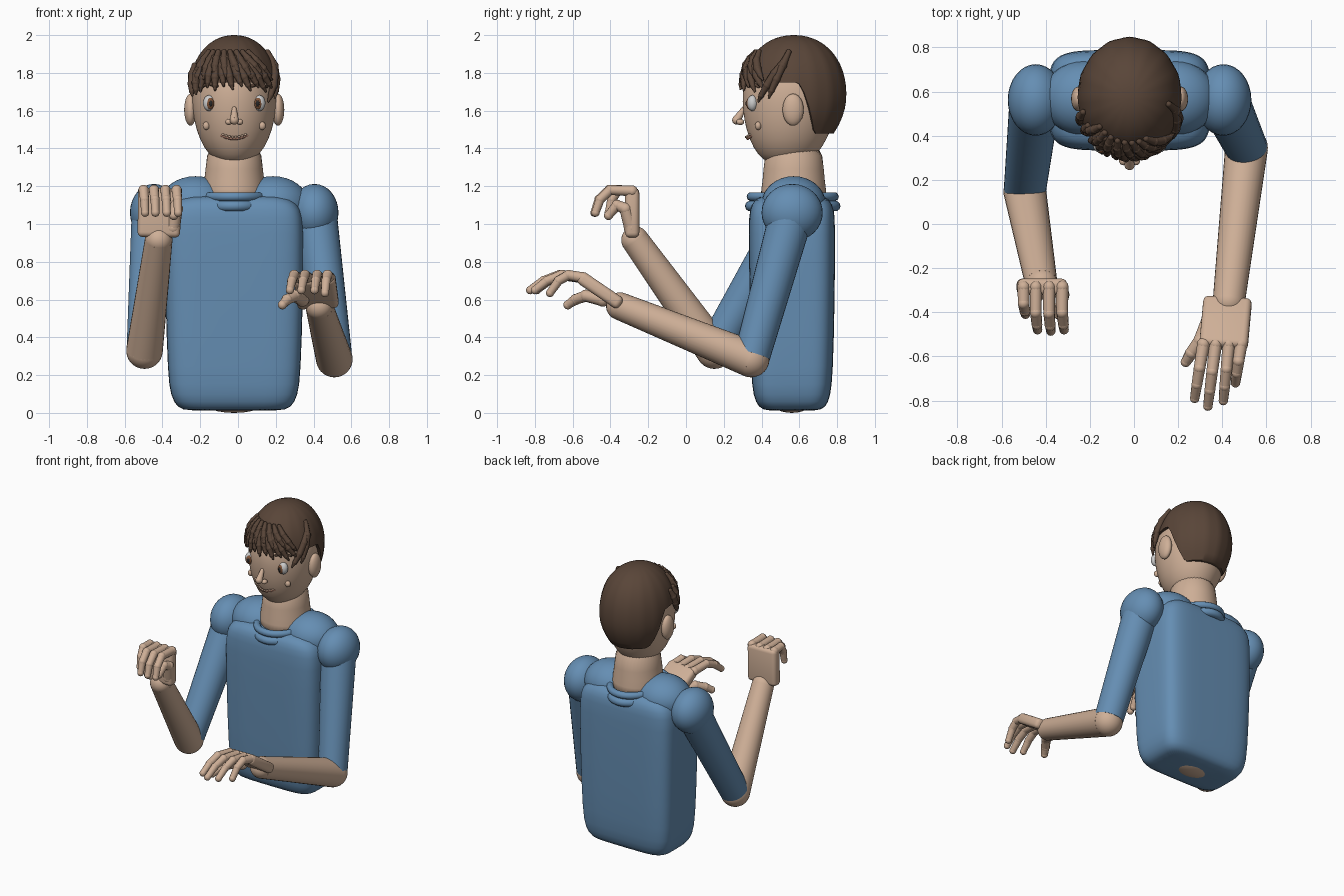
import bpy, bmesh, math
from mathutils import Vector, Matrix

if "Cube" in bpy.data.objects:
    bpy.data.objects.remove(bpy.data.objects["Cube"])

CX = -0.02  # symmetry plane of the body


def material(name, rgb):
    m = bpy.data.materials.new(name)
    m.diffuse_color = (*rgb, 1)
    m.use_nodes = True
    m.node_tree.nodes["Principled BSDF"].inputs["Base Color"].default_value = m.diffuse_color
    return m


SKIN = material("skin", (0.62, 0.43, 0.31))
BLUE = material("shirt_blue", (0.13, 0.27, 0.45))
HAIR = material("hair_brown", (0.10, 0.06, 0.04))
WHITE = material("eye_white", (0.7, 0.7, 0.7))
IRIS = material("iris_brown", (0.22, 0.09, 0.04))
DARK = material("pupil_dark", (0.02, 0.02, 0.02))
LIP = material("lip", (0.40, 0.20, 0.14))


def finish(name, bm, mat, angle=50):
    bmesh.ops.recalc_face_normals(bm, faces=bm.faces)
    me = bpy.data.meshes.new(name)
    bm.to_mesh(me)
    bm.free()
    me.materials.append(mat)
    ob = bpy.data.objects.new(name, me)
    bpy.context.collection.objects.link(ob)
    bpy.context.view_layer.objects.active = ob
    ob.select_set(True)
    bpy.ops.object.shade_smooth_by_angle(angle=math.radians(angle))
    ob.select_set(False)
    return ob


def ball(name, c, r, mat, seg=24):
    bm = bmesh.new()
    bmesh.ops.create_uvsphere(bm, u_segments=seg, v_segments=seg // 2, radius=1,
                              matrix=Matrix.Translation(c) @ Matrix.Diagonal((*r, 1)))
    return finish(name, bm, mat)


def limb(name, pts, radii, mat, seg=14, swell=1.0):
    """Chain of tapered segments with round joints."""
    bm = bmesh.new()
    pts = [Vector(p) for p in pts]
    for a, b, ra, rb in zip(pts, pts[1:], radii, radii[1:]):
        rot = (b - a).to_track_quat('Z', 'Y').to_matrix().to_4x4()
        bmesh.ops.create_cone(bm, cap_ends=True, segments=seg, radius1=ra, radius2=rb,
                              depth=(b - a).length, matrix=Matrix.Translation((a + b) / 2) @ rot)
    for p, r in zip(pts, radii):
        bmesh.ops.create_uvsphere(bm, u_segments=seg, v_segments=seg // 2 + 1, radius=r * swell,
                                  matrix=Matrix.Translation(p))
    return finish(name, bm, mat)


def skin_rings(bm, rings):
    vs = [[bm.verts.new(p) for p in r] for r in rings]
    for a, b in zip(vs, vs[1:]):
        for i in range(len(a)):
            j = (i + 1) % len(a)
            bm.faces.new((a[i], a[j], b[j], b[i]))
    bm.faces.new(vs[0])
    bm.faces.new(vs[-1])


def loft(name, sections, power, mat, n=40):
    """Stack of superellipse sections: z, half width, front y, back y."""
    def spow(v):
        return math.copysign(abs(v) ** (2 / power), v)
    rings = []
    for z, hx, y0, y1 in sections:
        t = [2 * math.pi * i / n for i in range(n)]
        rings.append([(CX + hx * spow(math.cos(a)),
                       (y0 + y1) / 2 + (y1 - y0) / 2 * spow(math.sin(a)), z) for a in t])
    bm = bmesh.new()
    skin_rings(bm, rings)
    ob = finish(name, bm, mat, 60)
    ob.modifiers.new("smooth", 'SUBSURF').render_levels = 1
    return ob


def palm(name, a, b, width, thick):
    a, b = Vector(a), Vector(b)
    d = (b - a).normalized()
    x = (Vector((1, 0, 0)) - d * d.x).normalized()
    m = Matrix((x, d, x.cross(d))).transposed().to_4x4()
    bm = bmesh.new()
    bmesh.ops.create_cube(bm, size=1, matrix=Matrix.Translation((a + b) / 2) @ m
                          @ Matrix.Diagonal((width, (b - a).length, thick, 1)))
    bmesh.ops.bevel(bm, geom=bm.edges[:], offset=0.026, segments=4, profile=0.5, affect='EDGES')
    finish(name, bm, SKIN)


def ring(name, z, rx, ry, r):
    n = 40
    bm = bmesh.new()
    path = [[(CX + (rx + r * math.cos(v)) * math.cos(u), 0.565 + (ry + r * math.cos(v)) * math.sin(u),
              z + r * math.sin(v)) for v in (math.tau * k / 10 for k in range(10))]
            for u in (math.tau * i / n for i in range(n))]
    vs = [[bm.verts.new(p) for p in row] for row in path]
    for i in range(n):
        for k in range(10):
            i2, k2 = (i + 1) % n, (k + 1) % 10
            bm.faces.new((vs[i][k], vs[i2][k], vs[i2][k2], vs[i][k2]))
    finish(name, bm, BLUE)


# Torso, shoulder mounds, collar, waist stub
loft("torso", [(.01, .25, .43, .69), (.025, .30, .385, .74), (.09, .337, .355, .765), (.2, .352, .345, .778),
               (.6, .364, .337, .788), (1.0, .37, .33, .79), (1.08, .355, .338, .785),
               (1.13, .31, .36, .76), (1.155, .23, .41, .72)], 5, BLUE, 48)
ball("waist_stub", (CX, .56, .06), (.17, .11, .06), SKIN)
ring("collar_upper", 1.145, .165, .22, .024)
ring("collar_lower", 1.095, .15, .225, .028)

# Neck and head
loft("neck", [(1.1, .18, .38, .76), (1.18, .168, .40, .74), (1.28, .15, .41, .73), (1.45, .145, .42, .72)], 2, SKIN)
loft("head", [(1.318, .05, .46, .60), (1.335, .10, .41, .66), (1.40, .162, .355, .72), (1.5, .203, .317, .77),
              (1.6, .222, .30, .80), (1.7, .226, .297, .815), (1.8, .205, .32, .80), (1.9, .14, .40, .73)], 2, SKIN)


# Hair cap with a hairline that drops behind the ears
def hair_scale(z):
    if z < 1.68:
        return 1 - .24 * ((1.68 - z) / .2) ** 2
    return max(0, 1 - ((z - 1.68) / .32) ** 2.2) ** (1 / 2.1)


def hair_point(a, z, grow=1.0):
    k = hair_scale(z) * grow
    return (CX + .238 * k * math.cos(a), .572 + .275 * k * math.sin(a), z)


def hairline(a):
    t = min(1, max(0, (math.sin(a) - .05) / .5))
    return 1.75 - .27 * t * t * (3 - 2 * t)


angles = [math.tau * i / 64 for i in range(64)]
rows = [[hair_point(a, hairline(a), .9) for a in angles]]
for j in range(19):
    s = math.sin(math.pi / 2 * j / 18 * .99)
    rows.append([hair_point(a, hairline(a) + (2.0 - hairline(a)) * s,
                            1 + .007 * math.cos(16 * a)) for a in angles])
bm = bmesh.new()
skin_rings(bm, rows)
finish("hair_cap", bm, HAIR, 60)

# Fringe locks in two rows sweeping to the right, plus side locks
for row, (z0, z1, count) in enumerate([(1.88, 1.735, 11), (1.91, 1.80, 8)]):
    for i in range(count):
        f = i / (count - 1)
        a0 = math.radians(-140 + 75 * f)
        a1 = math.radians(-148 + 112 * f)
        drop = z1 - .02 * (i % 2) - .03 * abs(f - .5)
        p = [hair_point(a0 + (a1 - a0) * t, z0 + (drop - z0) * t, 1.0 + .035 * t + .02 * row)
             for t in (0, .3, .6, .85, 1)]
        limb(f"fringe_lock_{row}_{i}", p, (.014, .02, .021, .014, .006), HAIR, 8, 1.08)
for i, (a0, a1, z0, z1) in enumerate([(-8, -28, 1.91, 1.67), (-14, -42, 1.86, 1.65),
                                      (-165, -155, 1.84, 1.68), (-150, -146, 1.84, 1.69)]):
    p = [hair_point(math.radians(a0 + (a1 - a0) * t), z0 + (z1 - z0) * t, 1.03) for t in (0, .3, .6, .85, 1)]
    limb(f"side_lock_{i}", p, (.014, .022, .021, .015, .006), HAIR, 8, 1.08)

# Face parts and shoulders, mirrored about the body plane
for s, side in ((-1, "left"), (1, "right")):
    ball(f"ear_{side}", (CX + s * .232, .567, 1.605), (.033, .056, .085), SKIN)
    ball(f"eye_{side}", (CX + s * .133, .352, 1.64), (.032, .028, .042), WHITE)
    ball(f"iris_{side}", (CX + s * .127, .335, 1.638), (.021, .016, .031), IRIS, 16)
    ball(f"pupil_{side}", (CX + s * .124, .325, 1.638), (.011, .010, .017), DARK, 12)
    ball(f"cheek_{side}", (CX + s * .148, .382, 1.52), (.019, .017, .022), SKIN, 16)
    ball(f"nostril_{side}", (CX + s * .029, .287, 1.54), (.019, .021, .016), SKIN, 16)
    limb(f"eyebrow_{side}", [(CX + s * .175, .385, 1.725), (CX + s * .135, .352, 1.745), (CX + s * .09, .33, 1.73)],
         (.006, .011, .009), HAIR, 8)
    ball(f"shoulder_mound_{side}", (CX + s * .205, .57, 1.105), (.19, .17, .148), BLUE, 32)
    ball(f"shoulder_{side}", (CX + s * .425, .562, 1.06), (.127, .162, .152), BLUE, 32)
limb("nose_bridge", [(CX, .305, 1.61), (CX, .268, 1.55)], (.012, .024), SKIN)
limb("mouth", [(CX + .07 * t, .325 + .03 * t * t, 1.452 + .018 * t * t) for t in (-1, -.6, -.2, .2, .6, 1)],
     [.008] * 6, LIP, 8)
for i in range(8):
    t = -.85 + 1.7 * i / 7
    ball(f"tooth_{i}", (CX + .07 * t, .318 + .03 * t * t, 1.46 + .018 * t * t), (.008, .007, .007), SKIN, 8)

# Arms: sleeve, forearm and wrist on each side
for side, sh, el, wr in (("right", (.412, .55, 1.02), (.51, .345, .285), (.43, -.35, .565)),
                         ("left", (-.45, .55, 1.02), (-.495, .15, .33), (-.42, -.27, .915))):
    sleeve_end = Vector(sh).lerp(Vector(el), .97)
    limb(f"sleeve_{side}", [sh, sleeve_end], (.115, .096), BLUE, 28, .9)
    limb(f"forearm_{side}", [el, wr], (.097, .073), SKIN, 28)

# Right hand, held out flat
palm("palm_right", (.425, -.34, .57), (.405, -.56, .72), .22, .07)
for i, (kx, tx, ty, tz) in enumerate([(.315, .275, -.79, .65), (.37, .335, -.825, .65),
                                      (.43, .405, -.80, .65), (.485, .46, -.72, .635)]):
    dy, ky = ty + .55, -.545
    limb(f"finger_right_{i}", [(kx, ky, .715), (kx + (tx - kx) * .45, ky + dy * .45, .73),
                               (kx + (tx - kx) * .75, ky + dy * .76, .70), (tx, ty, tz)],
         (.029, .026, .024, .021), SKIN, 12, 1.06)
limb("thumb_right", [(.34, -.44, .60), (.30, -.53, .62), (.26, -.585, .60), (.235, -.625, .572)],
     (.036, .031, .028, .023), SKIN, 12, 1.06)

# Left hand, raised with curled fingers
palm("palm_left", (-.42, -.285, .93), (-.415, -.285, 1.19), .225, .075)
for i, (x, reach) in enumerate([(-.50, .62), (-.445, .97), (-.385, 1), (-.325, .97)]):
    y0 = -.285
    limb(f"finger_left_{i}", [(x, y0, 1.175), (x, y0 - .12 * reach, 1.18), (x + .005, y0 - .175 * reach, 1.13),
                              (x + .008, y0 - .2 * reach, 1.06)], (.028, .026, .024, .021), SKIN, 12, 1.06)
limb("thumb_left", [(-.345, -.29, .98), (-.325, -.32, 1.08), (-.33, -.365, 1.10), (-.34, -.41, 1.045)],
     (.038, .032, .027, .023), SKIN, 12, 1.06)
